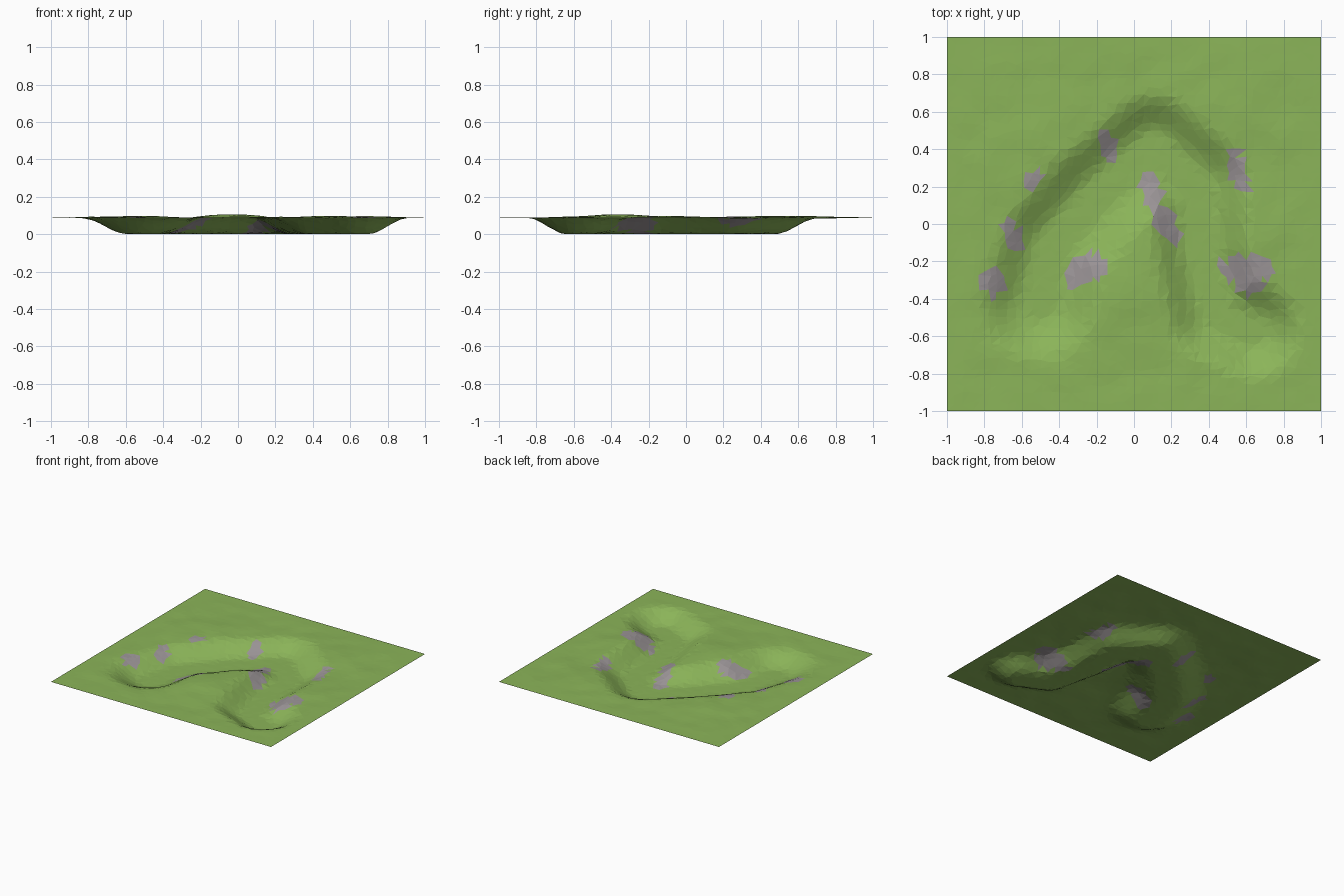
import bpy, bmesh, math, random
from mathutils import Vector, noise

if "Cube" in bpy.data.objects:
    bpy.data.objects.remove(bpy.data.objects["Cube"])

random.seed(4)
RIM = 0.088          # level of the surrounding meadow
N = 44               # grid divisions

# Centre line of the winding hollow: x, y, half width at the rim
PATH = [(-0.51, -0.42, 0.33), (-0.43, -0.12, 0.31), (-0.18, 0.16, 0.31),
        (0.10, 0.40, 0.31), (0.33, 0.20, 0.31), (0.36, -0.15, 0.27),
        (0.44, -0.48, 0.28), (0.63, -0.57, 0.28)]
# Gentle rises: x, y, radius, height
RISES = [(-0.06, -0.36, 0.22, 0.018), (-0.55, 0.42, 0.25, 0.008),
         (0.45, 0.62, 0.25, 0.008), (0.66, -0.08, 0.16, 0.010)]
# Bare rock patches: x, y, half length, half width, angle in degrees
ROCKS = [(-0.75, -0.31, 0.09, 0.065, 80), (-0.65, -0.06, 0.09, 0.05, -65),
         (-0.54, 0.24, 0.055, 0.05, 0), (-0.14, 0.42, 0.10, 0.05, -70),
         (0.56, 0.28, 0.13, 0.05, -75), (0.09, 0.17, 0.12, 0.06, -80),
         (0.17, 0.00, 0.13, 0.06, -55), (-0.25, -0.23, 0.11, 0.075, 0),
         (-0.32, -0.30, 0.06, 0.05, 20), (0.60, -0.24, 0.155, 0.075, 0),
         (0.62, -0.32, 0.075, 0.06, 0)]


def relative_distance(x, y):
    """Distance to the centre line as a fraction of the half width."""
    best = 9.0
    for (ax, ay, aw), (bx, by, bw) in zip(PATH, PATH[1:]):
        dx, dy = bx - ax, by - ay
        t = max(0, min(1, ((x - ax) * dx + (y - ay) * dy) / (dx * dx + dy * dy)))
        d = math.hypot(x - ax - t * dx, y - ay - t * dy)
        best = min(best, d / (aw + t * (bw - aw)))
    return best


def height(x, y):
    t = max(0, min(1, (relative_distance(x, y) - 0.25) / 0.75))
    s = t * t * (3 - 2 * t)
    z = RIM
    for cx, cy, r, h in RISES:
        z += h * math.exp(-((x - cx) ** 2 + (y - cy) ** 2) / (r * r))
    edge = max(0, min(1, (1 - max(abs(x), abs(y))) / 0.15))
    z += edge * 0.005 * noise.noise(Vector((x * 7, y * 7, 1.3)))
    return max(0, z * s + 0.001 * (1 - s) * random.random())


def is_rock(x, y):
    for cx, cy, a, b, deg in ROCKS:
        c, s = math.cos(math.radians(deg)), math.sin(math.radians(deg))
        u = ((x - cx) * c + (y - cy) * s) / a
        v = ((y - cy) * c - (x - cx) * s) / b
        if u * u + v * v < 1:
            return True
    return False


def material(name, rgb):
    m = bpy.data.materials.new(name)
    m.diffuse_color = (*rgb, 1)
    m.use_nodes = True
    m.node_tree.nodes["Principled BSDF"].inputs["Base Color"].default_value = m.diffuse_color
    return m


# Meadow sheet: jittered grid, sunk along the hollow
bm = bmesh.new()
bmesh.ops.create_grid(bm, x_segments=N, y_segments=N, size=1.0)
for v in bm.verts:
    if not v.is_boundary:
        v.co.x += random.uniform(-0.3, 0.3) * 2 / N
        v.co.y += random.uniform(-0.3, 0.3) * 2 / N
    v.co.z = RIM if v.is_boundary else height(v.co.x, v.co.y)
low = min(v.co.z for v in bm.verts)
for v in bm.verts:
    if not v.is_boundary and v.co.z < 0.02:
        v.co.z -= low
bmesh.ops.triangulate(bm, faces=bm.faces[:])

# Grass everywhere, rock inside the patches
for f in bm.faces:
    c = f.calc_center_median()
    f.material_index = 1 if is_rock(c.x, c.y) else 0
    f.smooth = False
    if f.normal.z < 0:
        f.normal_flip()

mesh = bpy.data.meshes.new("sunken_meadow")
bm.to_mesh(mesh)
bm.free()
mesh.materials.append(material("grass green", (0.26, 0.46, 0.10)))
mesh.materials.append(material("rock grey", (0.33, 0.30, 0.31)))
meadow = bpy.data.objects.new("sunken_meadow", mesh)
bpy.context.collection.objects.link(meadow)
